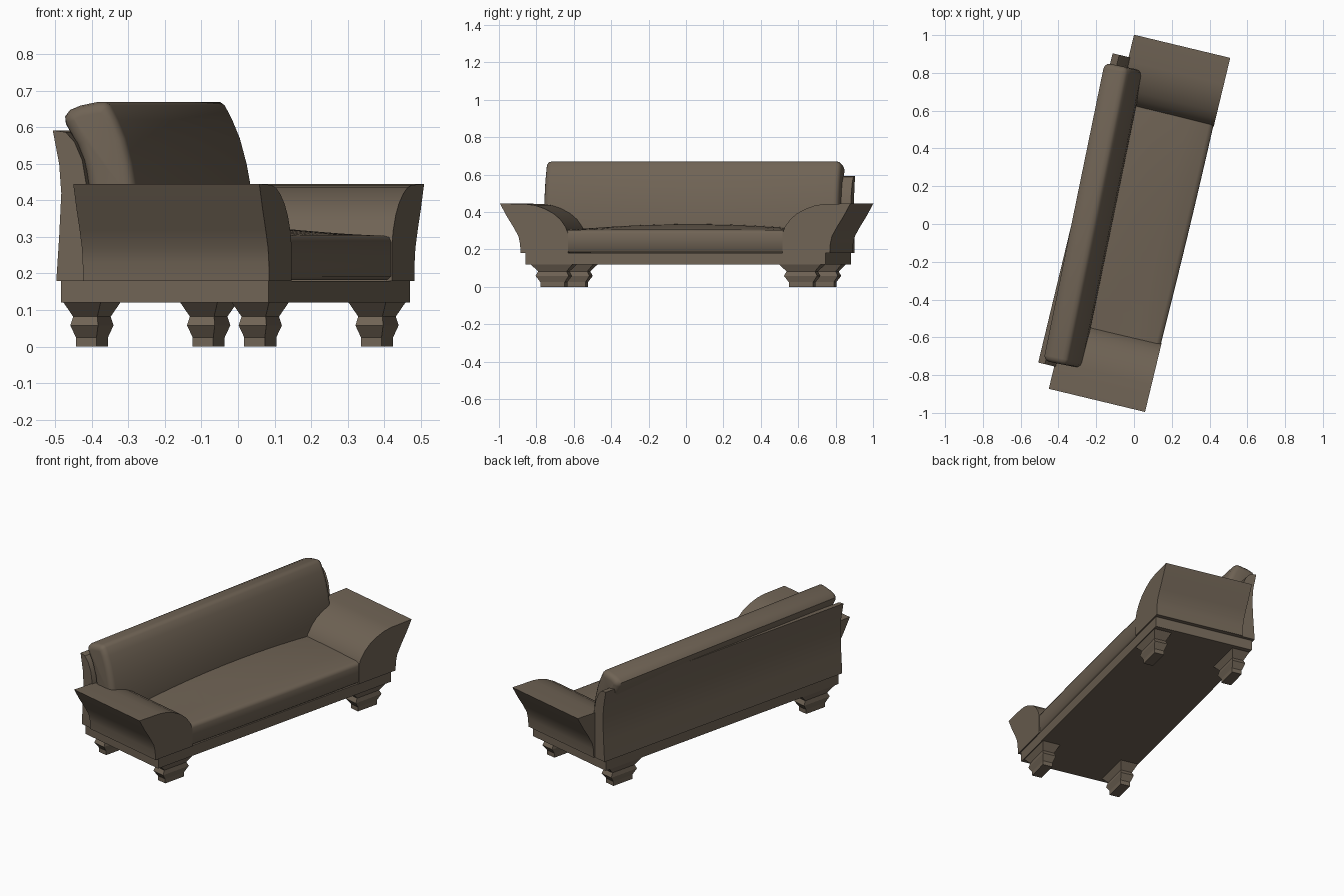
import bpy, bmesh, math
from mathutils import Matrix

if "Cube" in bpy.data.objects:
    bpy.data.objects.remove(bpy.data.objects["Cube"])

# Sofa is modelled straight (x = forward, y = along its length), then turned as a whole
TURN = Matrix.Translation((0.002, 0.01, 0)) @ Matrix.Rotation(math.radians(-13.53), 4, 'Z')
BACK_TURN = Matrix.Rotation(math.radians(-11.6), 4, 'Z')

mat = bpy.data.materials.new("brown_fabric")
mat.diffuse_color = (0.16, 0.125, 0.09, 1)
mat.use_nodes = True
mat.node_tree.nodes["Principled BSDF"].inputs["Base Color"].default_value = mat.diffuse_color


def finish(name, bm, bevel=0, matrix=TURN, angle=35):
    bmesh.ops.recalc_face_normals(bm, faces=bm.faces)
    if bevel:
        sharp = [e for e in bm.edges if e.calc_face_angle(0) > math.radians(55)]
        bmesh.ops.bevel(bm, geom=sharp, offset=bevel, segments=3, profile=0.5,
                        affect='EDGES', clamp_overlap=True)
    me = bpy.data.meshes.new(name)
    bm.to_mesh(me)
    bm.free()
    me.materials.append(mat)
    ob = bpy.data.objects.new(name, me)
    bpy.context.collection.objects.link(ob)
    ob.matrix_world = matrix
    bpy.ops.object.select_all(action='DESELECT')
    ob.select_set(True)
    bpy.context.view_layer.objects.active = ob
    bpy.ops.object.shade_smooth_by_angle(angle=math.radians(angle))
    return ob


def loft(rings):
    """Closed skin through a list of equal-length point rings."""
    bm = bmesh.new()
    vs = [[bm.verts.new(p) for p in r] for r in rings]
    n = len(vs[0])
    for a, b in zip(vs, vs[1:]):
        for i in range(n):
            bm.faces.new((a[i], a[(i + 1) % n], b[(i + 1) % n], b[i]))
    bm.faces.new(vs[0])
    bm.faces.new(vs[-1])
    return bm


def rect(x0, x1, y0, y1, z):
    return [(x0, y0, z), (x1, y0, z), (x1, y1, z), (x0, y1, z)]


# Base plinth
finish("base", loft([rect(-0.302, 0.283, -0.825, 0.825, z) for z in (0.12, 0.18)]))

# Four stepped block legs: (half depth, half length, height)
LEG = [(0.029, 0.067, 0), (0.029, 0.067, 0.025), (0.039, 0.091, 0.058),
       (0.034, 0.078, 0.082), (0.052, 0.115, 0.12)]
for sx, cx in (("front", 0.225), ("back", -0.249)):
    for sy, cy in (("left", -0.683), ("right", 0.683)):
        finish(f"{sx}_leg_{sy}", loft([rect(cx - a, cx + a, cy - b, cy + b, z)
                                       for a, b, z in LEG]), angle=15)

# Flared arms, profile (y, z) swept front to back
ARM = [(0.59, 0.18), (0.59, 0.285), (0.603, 0.32), (0.632, 0.36), (0.67, 0.392),
       (0.72, 0.418), (0.77, 0.435), (0.82, 0.442), (0.964, 0.445), (0.925, 0.375),
       (0.89, 0.32), (0.862, 0.27), (0.853, 0.23), (0.85, 0.18)]
for side, s in (("left", -1), ("right", 1)):
    finish(f"arm_{side}", loft([[(x, s * y, z) for y, z in ARM] for x in (-0.234, 0.29)]))

# Back frame, profile (x, z) swept along the length
FRAME = [(-0.311, 0.18), (-0.303, 0.3), (-0.297, 0.42), (-0.303, 0.5), (-0.321, 0.592),
         (-0.285, 0.587), (-0.26, 0.56), (-0.238, 0.51), (-0.226, 0.44), (-0.222, 0.36),
         (-0.222, 0.18)]
finish("back_frame", loft([[(x, y, z) for x, z in FRAME] for y in (-0.842, 0.842)]))

# Back cushion, leaning and turned slightly off the frame
CUSHION = [(-0.25, 0.2), (-0.252, 0.4), (-0.264, 0.48), (-0.288, 0.55), (-0.322, 0.61),
           (-0.324, 0.63), (-0.31, 0.648), (-0.28, 0.66), (-0.23, 0.67), (-0.21, 0.67),
           (-0.196, 0.66), (-0.175, 0.62), (-0.154, 0.57), (-0.135, 0.5), (-0.122, 0.43),
           (-0.115, 0.35), (-0.112, 0.2)]
finish("back_cushion", loft([[(x, y, z) for x, z in CUSHION] for y in (-0.805, 0.805)]),
       bevel=0.03, matrix=BACK_TURN, angle=40)

# Seat cushion with a soft crown rising toward the back
SEAT = [(-0.2, 0.182), (0.275, 0.182), (0.286, 0.192), (0.287, 0.285), (0.28, 0.299),
        (0.262, 0.304), (0.15, 0.306), (0.0, 0.308), (-0.1, 0.308), (-0.2, 0.308)]
rings = []
for i in range(17):
    t = -1 + i / 8
    ring = []
    for x, z in SEAT:
        crown = 0.027 * (1 - t * t) * min(1, (0.275 - x) / 0.3) if z > 0.302 else 0
        ring.append((x + (0.004 * (1 - t * t) if x > 0.25 else 0), 0.605 * t, z + crown))
    rings.append(ring)
finish("seat_cushion", loft(rings), angle=50)
